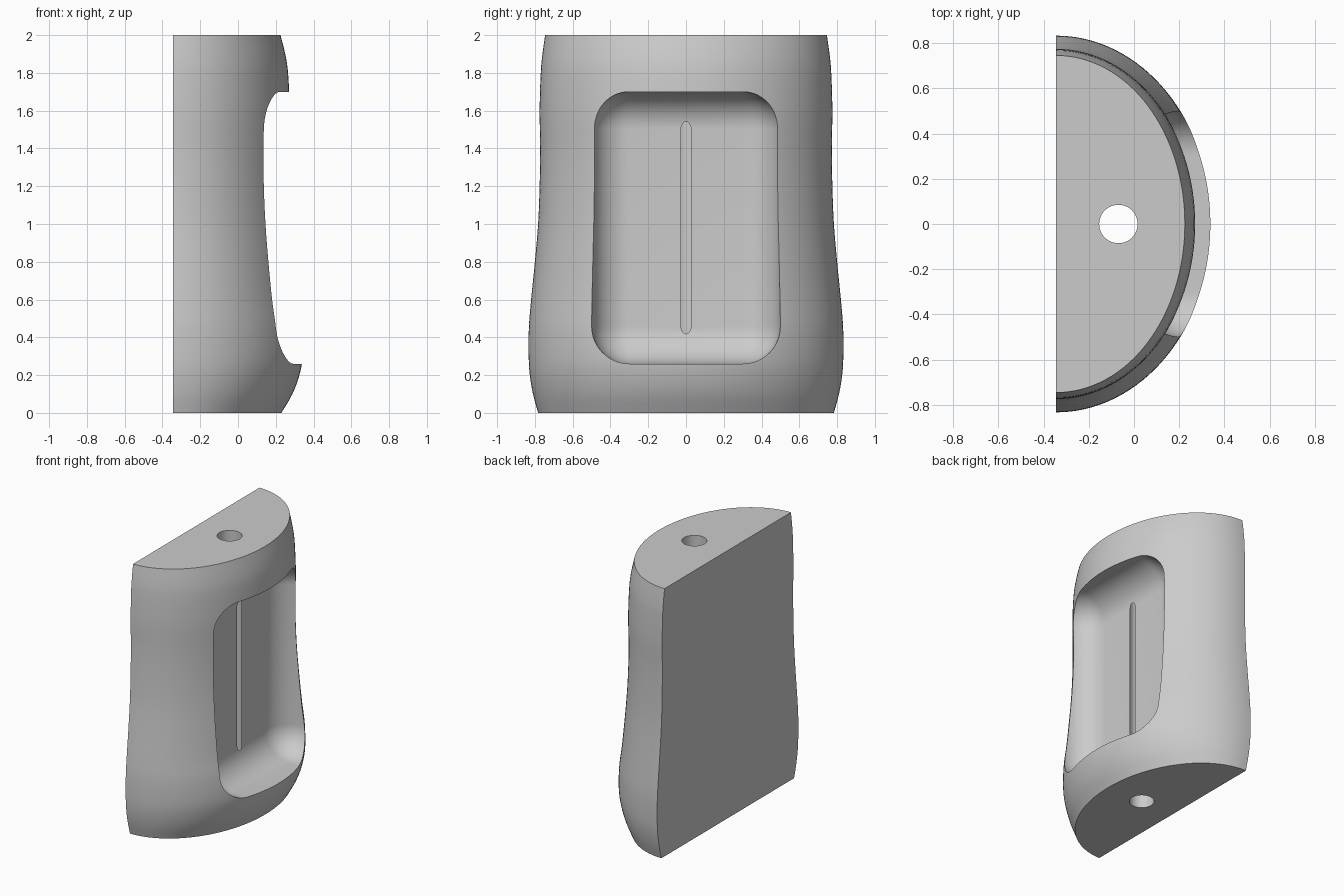
import bpy, bmesh
from math import pi, sin, cos, radians
from mathutils import Vector

if "Cube" in bpy.data.objects:
    bpy.data.objects.remove(bpy.data.objects["Cube"], do_unlink=True)

BACK = -0.345      # plane of the flat back
FLOOR = 0.0115     # plane of the pocket floor
SEGMENTS = 64

grey = bpy.data.materials.new("plain grey")
grey.use_nodes = True
colour = (0.6, 0.6, 0.6, 1)
grey.diffuse_color = colour
grey.node_tree.nodes["Principled BSDF"].inputs["Base Color"].default_value = colour


def add_object(name, bm):
    bmesh.ops.recalc_face_normals(bm, faces=bm.faces)
    mesh = bpy.data.meshes.new(name)
    bm.to_mesh(mesh)
    bm.free()
    obj = bpy.data.objects.new(name, mesh)
    bpy.context.collection.objects.link(obj)
    mesh.materials.append(grey)
    return obj


def smooth_path(points, steps=4):
    """Catmull-Rom curve through the profile stations."""
    pts = [Vector(p) for p in points]
    pts = [2 * pts[0] - pts[1]] + pts + [2 * pts[-1] - pts[-2]]
    path = []
    for a, b, c, d in zip(pts, pts[1:], pts[2:], pts[3:]):
        for i in range(steps):
            t = i / steps
            path.append(0.5 * (2 * b + (c - a) * t + (2 * a - 5 * b + 4 * c - d) * t**2
                               + (3 * b - a - 3 * c + d) * t**3))
    return path + [pts[-2]]


# Half-elliptical body: height, half width, front reach
stations = [(0, 0.783, 0.23), (0.1, 0.81, 0.288), (0.2, 0.827, 0.325),
            (0.3, 0.833, 0.342), (0.45, 0.832, 0.337), (0.6, 0.82, 0.316),
            (0.8, 0.80, 0.298), (1.0, 0.783, 0.283), (1.2, 0.775, 0.273),
            (1.4, 0.772, 0.272), (1.6, 0.775, 0.274), (1.8, 0.769, 0.265),
            (1.9, 0.76, 0.25), (2.0, 0.746, 0.225)]
bm = bmesh.new()
rings = []
for z, half_width, reach in smooth_path(stations):
    angles = [pi * i / SEGMENTS - pi / 2 for i in range(SEGMENTS + 1)]
    rings.append([bm.verts.new((BACK + (reach - BACK) * cos(a), half_width * sin(a), z))
                  for a in angles])
for low, high in zip(rings, rings[1:]):
    for i in range(SEGMENTS):
        bm.faces.new((low[i], low[i + 1], high[i + 1], high[i]))
bm.faces.new(rings[0])
bm.faces.new(rings[-1])
bm.faces.new([r[0] for r in rings] + [r[-1] for r in reversed(rings)])
body = add_object("grip_body", bm)

# Rounded box that hollows the pocket
bm = bmesh.new()
bmesh.ops.create_cube(bm, size=1)
bmesh.ops.scale(bm, vec=(1, 1.0, 1.44), verts=bm.verts)
bmesh.ops.translate(bm, vec=(FLOOR + 0.5, 0, 0.98), verts=bm.verts)
bmesh.ops.bevel(bm, geom=list(bm.edges), offset=0.2, offset_type='OFFSET',
                segments=16, profile=0.5, affect='EDGES')
pocket = add_object("pocket_cutter", bm)

# Through bore that just breaks the pocket floor as a slot
bm = bmesh.new()
bmesh.ops.create_cone(bm, cap_ends=True, segments=64, radius1=0.085, radius2=0.085, depth=3)
bmesh.ops.translate(bm, vec=(-0.069, 0, 1), verts=bm.verts)
bore = add_object("bore_cutter", bm)

bpy.context.view_layer.objects.active = body
for cutter in (pocket, bore):
    cut = body.modifiers.new(cutter.name, 'BOOLEAN')
    cut.operation = 'DIFFERENCE'
    cut.solver = 'EXACT'
    cut.object = cutter
    bpy.ops.object.modifier_apply(modifier=cut.name)
    bpy.data.objects.remove(cutter, do_unlink=True)

bpy.ops.object.select_all(action='DESELECT')
body.select_set(True)
bpy.ops.object.shade_smooth_by_angle(angle=radians(30))
